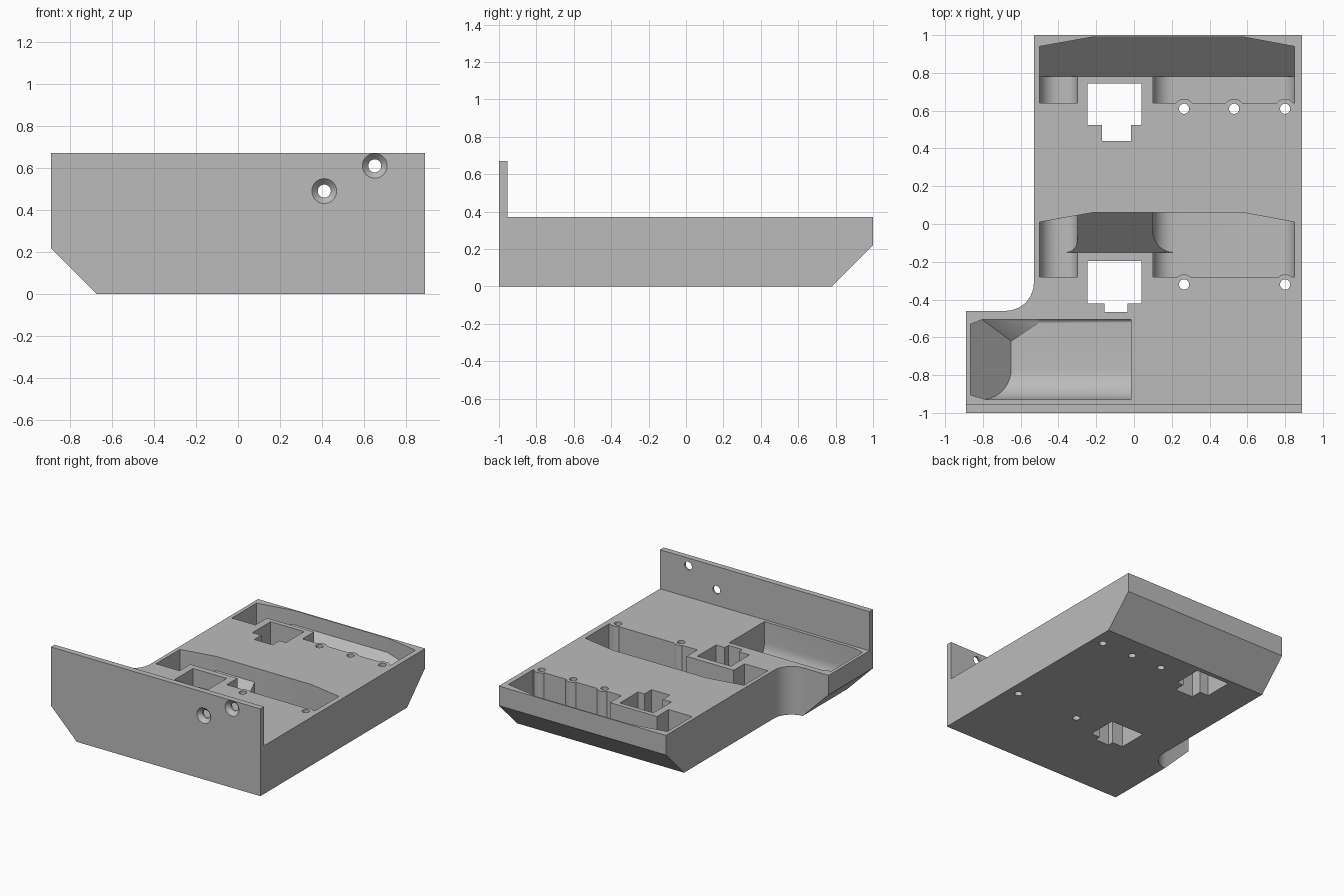
import bpy, bmesh, math
from mathutils import Matrix, Vector

cube = bpy.data.objects.get("Cube")
if cube:
    bpy.data.objects.remove(cube, do_unlink=True)

grey = bpy.data.materials.new("plain grey")
grey.use_nodes = True
grey.diffuse_color = (0.5, 0.5, 0.5, 1)
grey.node_tree.nodes["Principled BSDF"].inputs["Base Color"].default_value = (0.5, 0.5, 0.5, 1)

FLOOR = 0.05   # pocket floor height
DECK = 0.37    # top of the tray
OVER = 0.5     # cutters rise to here


def finish(name, bm):
    bmesh.ops.recalc_face_normals(bm, faces=bm.faces)
    mesh = bpy.data.meshes.new(name)
    bm.to_mesh(mesh)
    bm.free()
    mesh.materials.append(grey)
    ob = bpy.data.objects.new(name, mesh)
    bpy.context.collection.objects.link(ob)
    return ob


def prism(name, pts, axis, a, b, clips=()):
    """Extrude a profile along an axis, then keep the positive side of each plane."""
    place = {"x": lambda u, v, t: (t, u, v),
             "y": lambda u, v, t: (u, t, v),
             "z": lambda u, v, t: (u, v, t)}[axis]
    bm = bmesh.new()
    face = bm.faces.new([bm.verts.new(place(u, v, a)) for u, v in pts])
    ext = bmesh.ops.extrude_face_region(bm, geom=[face])
    move = Vector(place(0, 0, b - a))
    bmesh.ops.translate(bm, vec=move, verts=[g for g in ext["geom"] if isinstance(g, bmesh.types.BMVert)])
    for co, no in clips:
        cut = bmesh.ops.bisect_plane(bm, geom=bm.verts[:] + bm.edges[:] + bm.faces[:], dist=1e-5,
                                     plane_co=co, plane_no=no, clear_inner=True)
        edges = [g for g in cut["geom_cut"] if isinstance(g, bmesh.types.BMEdge)]
        if edges:
            bmesh.ops.edgeloop_fill(bm, edges=edges)
    return finish(name, bm)


def rod(name, x, y, z, r1, r2, length, axis="z", sides=32):
    bm = bmesh.new()
    turn = Matrix.Rotation(math.pi / 2, 4, "X") if axis == "y" else Matrix()
    bmesh.ops.create_cone(bm, cap_ends=True, segments=sides, radius1=r1, radius2=r2, depth=length,
                          matrix=Matrix.Translation((x, y, z)) @ turn)
    return finish(name, bm)


def arc(cx, cy, r, start, end, n=9):
    return [(cx + r * math.cos(math.radians(start + (end - start) * i / n)),
             cy + r * math.sin(math.radians(start + (end - start) * i / n))) for i in range(n + 1)]


def trough(a, b, ra, rb):
    """Open-topped section with rounded bottom corners."""
    return ([(a, OVER)] + arc(a + ra, FLOOR + ra, ra, 180, 270)
            + arc(b - rb, FLOOR + rb, rb, 270, 360) + [(b, OVER)])


def box(x0, x1, y0, y1):
    return [(x0, y0), (x1, y0), (x1, y1), (x0, y1)]


# Tray body with wing, concave corner and two underside chamfers
outline = [(-0.89, -1), (0.89, -1), (0.89, 1), (-0.53, 1)] + arc(-0.68, -0.31, 0.15, 0, -90) + [(-0.89, -0.46)]
body = prism("mounting_tray", outline, "z", 0, 0.67,
             [((-0.67, 0, 0), (1, 0, 1)), ((0, 0.78, 0), (0, -1, 1))])


def combine(tool, operation="DIFFERENCE"):
    mod = body.modifiers.new(tool.name, "BOOLEAN")
    mod.operation, mod.solver, mod.object = operation, "EXACT", tool
    bpy.context.view_layer.objects.active = body
    bpy.ops.object.modifier_apply(modifier=mod.name)
    bpy.data.objects.remove(tool, do_unlink=True)


# Lower the deck behind the upright plate
combine(prism("deck_cut", box(-1.1, 1.1, -0.955, 1.1), "z", DECK, 0.8))

# Two rows of pockets: a pair of rounded chambers joined by a sloping channel
for row, front, back in (("rear", 0.64, 0.99), ("middle", -0.28, 0.06)):
    slope = ((0, back - 0.21, FLOOR), (0, -1, 1))
    corners = [((-0.22, back, 0), (0.05, -0.28, 0)), ((0.58, back, 0), (-0.05, -0.27, 0))]
    rear = row == "rear"
    end = back - 0.2 if rear else back
    limits = [slope] if rear else corners
    for x0, x1, ra, rb in ((-0.5, -0.3, 0.1, 0.06), (0.1, 0.85, 0.11, 0.08)):
        combine(prism(row + "_chamber", trough(x0, x1, ra, rb), "y", front, end, limits))
    x0, x1 = (-0.5, 0.85) if rear else (-0.37, 0.22)
    combine(prism(row + "_channel", box(x0, x1, back - 0.21, back), "z", FLOOR, OVER, [slope] + corners))

# Wing pocket
combine(prism("wing_pocket", trough(-0.93, -0.505, 0.16, 0.02), "x", -0.865, -0.015, [
    ((-0.65, 0, FLOOR), (1, 0, 1)),
    ((-0.65, -0.62, FLOOR), (0.018, -0.027, 0.038)),
    ((-0.865, -0.53, 0), (0.025, -0.065, 0)),
    ((-0.865, -0.905, 0), (0.025, 0.085, 0))]))

# Screw pillars and their through holes
screws = [(0.265, 0.61), (0.53, 0.61), (0.8, 0.61), (0.265, -0.32), (0.8, -0.32)]
for x, y in screws:
    combine(rod("pillar", x, y, (DECK + 0.02) / 2, 0.053, 0.053, DECK - 0.02), "UNION")
for x, y in screws:
    combine(rod("screw_hole", x, y, 0.2, 0.027, 0.027, 1))

# Stepped windows through the floor
for x0, x1, y0, y1, n0, n1, n in ((-0.245, 0.04, 0.525, 0.745, -0.17, -0.015, 0.44),
                                  (-0.245, 0.04, -0.42, -0.195, -0.155, -0.035, -0.465)):
    window = [(x0, y0), (n0, y0), (n0, n), (n1, n), (n1, y0), (x1, y0), (x1, y1), (x0, y1)]
    combine(prism("window", window, "z", -0.1, OVER))

# Countersunk holes in the upright plate
for x, z in ((0.41, 0.49), (0.65, 0.61)):
    combine(rod("plate_hole", x, -0.98, z, 0.031, 0.031, 0.2, "y"))
    combine(rod("countersink", x, -0.985, z, 0.03, 0.06, 0.032, "y"))

bpy.ops.object.select_all(action="DESELECT")
body.select_set(True)
bpy.context.view_layer.objects.active = body
bpy.ops.object.shade_smooth_by_angle(angle=math.radians(30))
